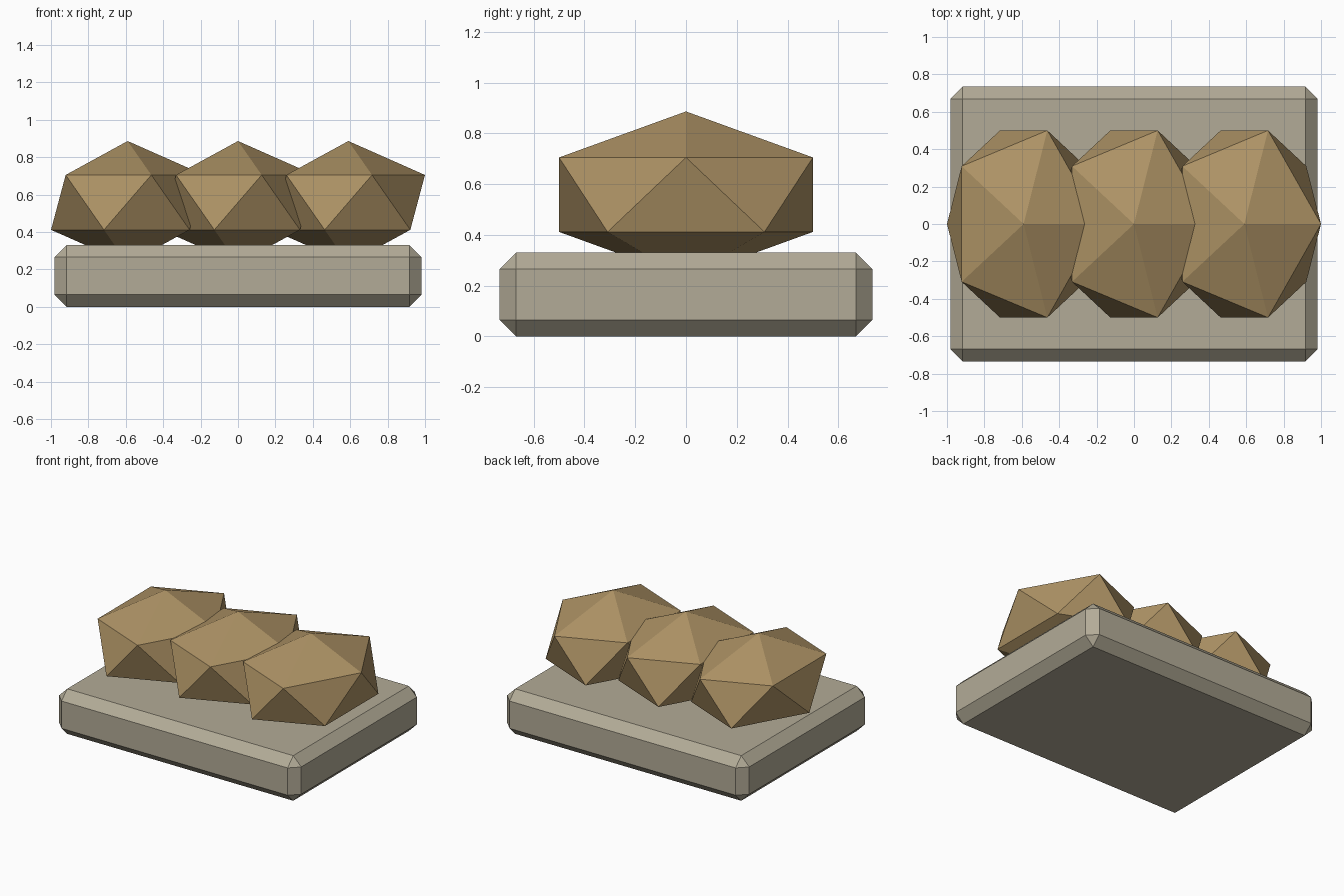
import bpy

if "Cube" in bpy.data.objects:
    bpy.data.objects.remove(bpy.data.objects["Cube"])


def material(name, rgb):
    m = bpy.data.materials.new(name)
    m.diffuse_color = (*rgb, 1)
    m.use_nodes = True
    m.node_tree.nodes["Principled BSDF"].inputs["Base Color"].default_value = m.diffuse_color
    return m


stone = material("stone", (0.45, 0.41, 0.31))
tan = material("tan", (0.42, 0.29, 0.13))

# Chamfered base slab
bpy.ops.mesh.primitive_cube_add(size=1, location=(0, 0, 0.165))
base = bpy.context.object
base.name = "base_slab"
base.scale = (1.962, 1.468, 0.33)
bpy.ops.object.transform_apply(location=False, rotation=False, scale=True)
bevel = base.modifiers.new("chamfer", 'BEVEL')
bevel.width = 0.065
bevel.segments = 1
base.data.materials.append(stone)

# Row of three faceted lumps, sunk slightly into the slab
for i, x in enumerate((-0.59, 0, 0.59)):
    bpy.ops.mesh.primitive_ico_sphere_add(subdivisions=1, radius=1, location=(x, 0, 0.558))
    lump = bpy.context.object
    lump.name = f"lump_{i + 1}"
    lump.scale = (0.458, 0.588, 0.328)
    bpy.ops.object.transform_apply(location=False, rotation=False, scale=True)
    lump.data.materials.append(tan)
